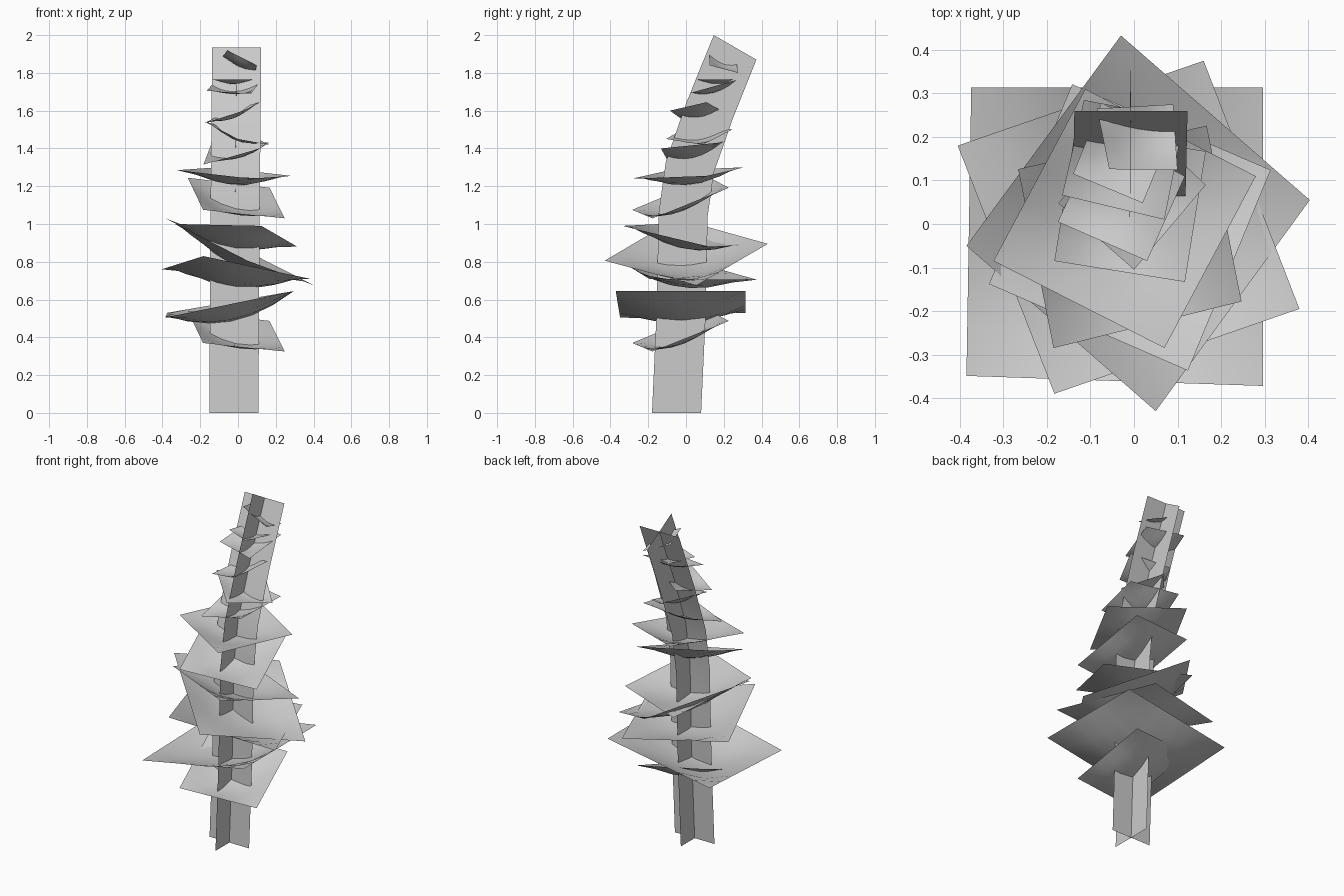
import bpy, bmesh, math
from mathutils import Vector

cube = bpy.data.objects.get("Cube")
if cube:
    bpy.data.objects.remove(cube)

grey = bpy.data.materials.new("plain grey")
grey.use_nodes = True
colour = (0.6, 0.6, 0.6, 1)
grey.diffuse_color = colour
grey.node_tree.nodes["Principled BSDF"].inputs["Base Color"].default_value = colour


def sheet(name, point, nu, nv):
    """Smooth open surface sampled from point(u, v)."""
    bm = bmesh.new()
    rows = [[bm.verts.new(point(i / nu, j / nv)) for i in range(nu + 1)]
            for j in range(nv + 1)]
    for low, high in zip(rows, rows[1:]):
        for i in range(nu):
            face = bm.faces.new((low[i], low[i + 1], high[i + 1], high[i]))
            face.smooth = True
    mesh = bpy.data.meshes.new(name)
    bm.to_mesh(mesh)
    bm.free()
    mesh.materials.append(grey)
    obj = bpy.data.objects.new(name, mesh)
    bpy.context.collection.objects.link(obj)


# Trunk: two crossed strips along a backward-leaning centre line (y, z, tilt)
spine = [(-.05, 0, 0), (-.027, .5, 2), (-.015, 1.05, 4),
         (.02, 1.3, 13), (.125, 1.6, 22), (.26, 1.935, 30)]
HALF = .13


def spine_at(v):
    t = v * (len(spine) - 1)
    k = min(int(t), len(spine) - 2)
    y, z, tilt = Vector(spine[k]).lerp(Vector(spine[k + 1]), t - k)
    return Vector((-.022 + .015 * v, y, z)), math.radians(tilt)


def front_strip(u, v):
    centre, _ = spine_at(v)
    return centre + Vector(((2 * u - 1) * HALF, 0, 0))


def side_strip(u, v):
    centre, tilt = spine_at(v)
    return centre + Vector((0, math.cos(tilt), -math.sin(tilt))) * (2 * u - 1) * HALF


sheet("trunk_front_strip", front_strip, 1, 10)
sheet("trunk_side_strip", side_strip, 1, 10)


# Leaves: square sheets with straight edges and a sagging middle
def leaf(name, *corners):
    a, b, c, d = (Vector(p) for p in corners)
    sag = .14 * (b - a).length

    def point(u, v):
        p = a.lerp(b, u).lerp(d.lerp(c, u), v)
        p.z -= sag * 16 * u * (1 - u) * v * (1 - v)
        return p
    sheet(name, point, 6, 6)


for label, lift in (("lowest", 0), ("middle", .705)):
    leaf(label + "_leaf", (-.185, -.285, .37 + lift), (.247, -.178, .325 + lift),
         (.167, .226, .487 + lift), (-.266, .126, .54 + lift))

leaf("wide_leaf", (-.385, -.349, .505), (.296, -.372, .645),
     (.296, .314, .645), (-.374, .314, .53))
leaf("lower_leaf", (-.183, -.39, .83), (.38, -.195, .71),
     (.16, .375, .705), (-.405, .18, .76))
leaf("steep_leaf", (.05, -.43, .806), (.404, .055, .675),
     (-.03, .433, .895), (-.385, -.05, 1.03))
leaf("forward_leaf", (-.333, -.138, 1), (.124, -.337, .99),
     (.314, .124, .88), (-.142, .321, .89))
leaf("level_leaf", (-.323, -.085, 1.285), (.07, -.285, 1.24),
     (.28, .11, 1.255), (-.112, .31, 1.3))
leaf("upper_leaf", (-.183, -.085, 1.315), (.117, -.133, 1.4),
     (.165, .167, 1.43), (-.135, .215, 1.44))
leaf("diamond_leaf", (0, -.105, 1.45), (.165, .09, 1.42),
     (0, .245, 1.5), (-.174, .048, 1.54))
leaf("tilted_leaf", (-.175, .005, 1.535), (.03, -.085, 1.6),
     (.117, .11, 1.645), (-.08, .21, 1.585))
leaf("high_leaf", (-.165, .066, 1.705), (.07, .01, 1.69),
     (.115, .24, 1.755), (-.115, .285, 1.765))
leaf("small_leaf", (-.14, .115, 1.765), (.02, .048, 1.765),
     (.087, .21, 1.765), (-.075, .277, 1.765))
leaf("top_leaf", (-.057, .126, 1.92), (.1, .124, 1.84),
     (.09, .275, 1.8), (-.085, .265, 1.88))
